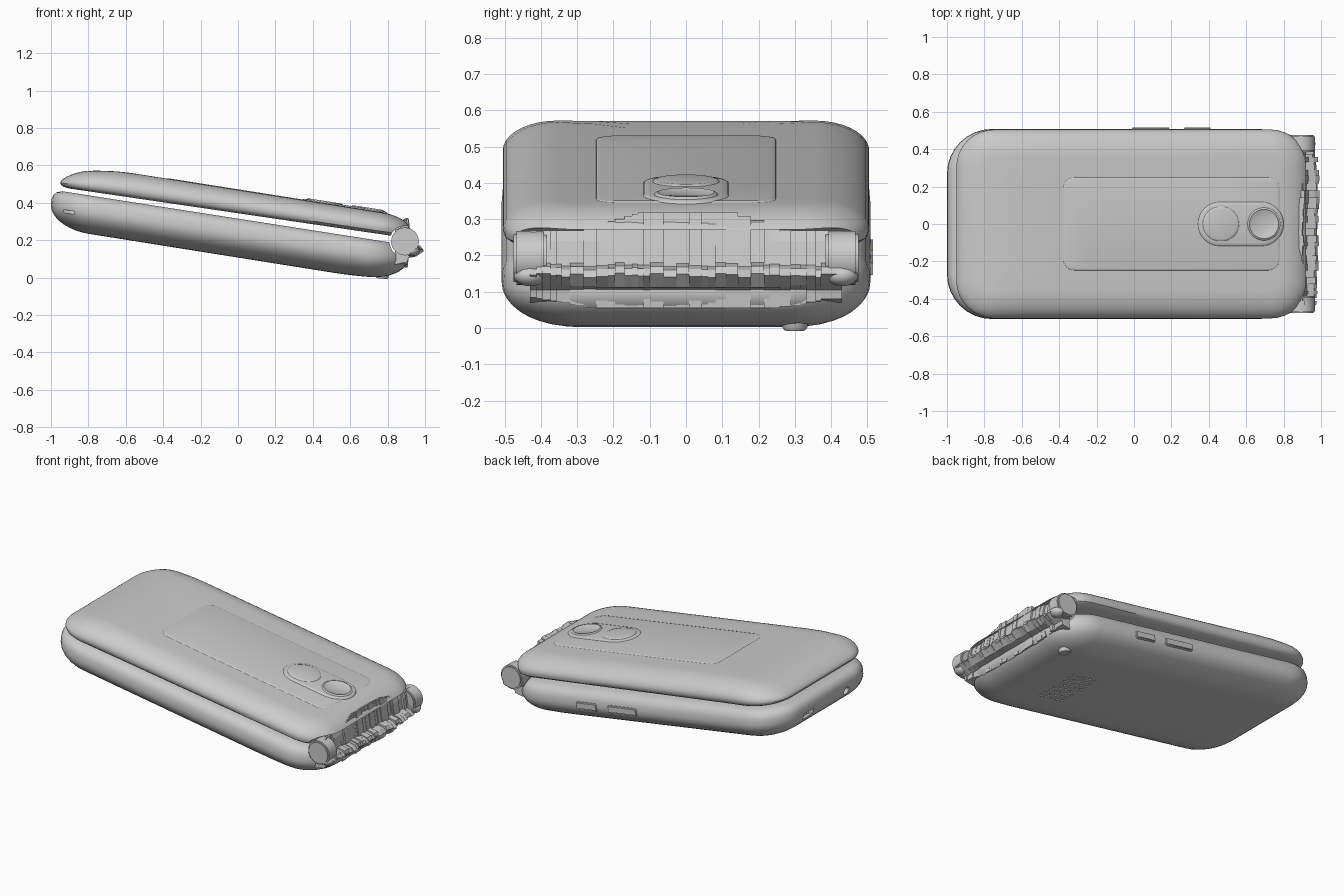
import bpy, bmesh, math, random
from mathutils import Matrix, Vector

if "Cube" in bpy.data.objects:
    bpy.data.objects.remove(bpy.data.objects["Cube"])

random.seed(4)
TILT = math.atan(0.157)
HINGE = (0.893, 0.193)


# Surface heights along x (the closed phone leans down towards the hinge)
def upper_lo(x): return 0.344 - 0.1466 * x
def upper_hi(x): return 0.469 - 0.158 * x - 0.4 * max(0, -0.55 - x) ** 2
def lower_lo(x): return 0.107 - 0.159 * x + 0.2 * max(0, x - 0.5) ** 2
def lower_hi(x): return 0.315 - 0.156 * x


def new_object(name, bm):
    bmesh.ops.recalc_face_normals(bm, faces=bm.faces)
    me = bpy.data.meshes.new(name)
    bm.to_mesh(me)
    bm.free()
    ob = bpy.data.objects.new(name, me)
    bpy.context.collection.objects.link(ob)
    return ob


def smooth(ob, deg=35):
    bpy.ops.object.select_all(action='DESELECT')
    ob.select_set(True)
    bpy.context.view_layer.objects.active = ob
    bpy.ops.object.shade_smooth_by_angle(angle=math.radians(deg))


def outline(x0, x1, y, r, inset, n=8, seg=14):
    """Rounded rectangle, inset evenly, with subdivided long edges."""
    x0, x1, y, r = x0 + inset, x1 - inset, y - inset, max(r - inset, 0.003)
    pts = []
    for cx, cy, a0 in ((x1 - r, y - r, 0), (x0 + r, y - r, 90),
                       (x0 + r, r - y, 180), (x1 - r, r - y, 270)):
        for i in range(n + 1):
            a = math.radians(a0 + 90 * i / n)
            pts.append((cx + r * math.cos(a), cy + r * math.sin(a)))
        if a0 in (0, 180):
            start, end = (x1 - r, x0 + r) if a0 == 0 else (x0 + r, x1 - r)
            for i in range(1, seg):
                pts.append((start + (end - start) * i / seg, pts[-1][1]))
    return pts


def shell(name, x0, x1, y, r, rings, lo, hi):
    """Stack of rounded outlines; each ring is (inset, height fraction)."""
    bm = bmesh.new()
    loops = []
    for inset, t in rings:
        loops.append([bm.verts.new((px, py, lo(px) + t * (hi(px) - lo(px))))
                      for px, py in outline(x0, x1, y, r, inset)])
    for a, b in zip(loops, loops[1:]):
        for i in range(len(a)):
            j = (i + 1) % len(a)
            bm.faces.new((a[i], a[j], b[j], b[i]))
    bm.faces.new(loops[0])
    bm.faces.new(loops[-1])
    return new_object(name, bm)


def dome(a, t0, n=9):
    return [(a * (1 - math.cos(u)), t0 + (1 - t0) * math.sin(u))
            for u in (math.pi / 2 * i / n for i in range(n + 1))]


def add_box(bm, loc, size):
    m = Matrix.Translation(loc) @ Matrix.Rotation(TILT, 4, 'Y') @ Matrix.Diagonal((*size, 1))
    bmesh.ops.create_cube(bm, size=1, matrix=m)


def add_cyl(bm, loc, r, depth, axis, seg=16):
    rot = {'X': Matrix.Rotation(math.pi / 2, 4, 'Y'),
           'Y': Matrix.Rotation(math.pi / 2, 4, 'X'), 'Z': Matrix.Identity(4)}[axis]
    bmesh.ops.create_cone(bm, cap_ends=True, segments=seg, radius1=r, radius2=r,
                          depth=depth, matrix=Matrix.Translation(loc) @ rot)


def cut(ob, bm):
    cutter = new_object("cutter", bm)
    cutter.hide_render = True
    mod = ob.modifiers.new("cut", 'BOOLEAN')
    mod.operation, mod.solver, mod.object = 'DIFFERENCE', 'EXACT', cutter
    bpy.context.view_layer.objects.active = ob
    bpy.ops.object.modifier_apply(modifier=mod.name)
    bpy.data.objects.remove(cutter)


# Upper shell (lid)
lid_rings = [(0.05, 0), (0.02, 0.05), (0.006, 0.14)] + dome(0.15, 0.3)
lid_rings += [(0.25, 1), (0.35, 1), (0.5, 1)]
lid = shell("upper_shell", -0.95, 0.93, 0.505, 0.2, lid_rings, upper_lo, upper_hi)
bm = bmesh.new()
add_cyl(bm, (HINGE[0], 0, HINGE[1]), 0.083, 1.4, 'Y', 48)
cut(lid, bm)
smooth(lid)

# Lower shell (base), domed downwards
base_rings = [(0.06, 0), (0.03, 0.05), (0.012, 0.14), (0.003, 0.25)] + dome(0.2, 0.42)
base_rings += [(0.28, 1), (0.36, 1), (0.5, 1)]
base = shell("lower_shell", -1.0, 0.91, 0.508, 0.24, base_rings, lower_hi, lower_lo)
# Hinge clearance, charging port, socket hole, strap notch and speaker holes
bm = bmesh.new()
add_cyl(bm, (HINGE[0], 0, HINGE[1]), 0.083, 1.4, 'Y', 48)
add_box(bm, (-1.0, 0.2, 0.365), (0.08, 0.1, 0.035))
add_cyl(bm, (-1.0, -0.18, 0.365), 0.025, 0.08, 'X')
add_box(bm, (-0.92, -0.47, 0.353), (0.09, 0.08, 0.016))
for i in range(5):
    for j in range(8):
        x, y = 0.37 + 0.04 * i, -0.2 + 0.042 * j
        add_cyl(bm, (x, y, lower_lo(x)), 0.009, 0.02, 'Z', 8)
cut(base, bm)
smooth(base)

# Thin raised details on the lid: panel, camera island, button and lens
PLATES = (("lid_panel", -0.38, 0.78, 0.25, 0.06, 0.003, 0.012),
          ("camera_island", 0.34, 0.80, 0.12, 0.119, 0.009, 0.02),
          ("call_button", 0.365, 0.565, 0.095, 0.094, 0.014, 0.015),
          ("camera_lens_ring", 0.605, 0.785, 0.09, 0.089, 0.015, 0.012))
for name, x0, x1, y, r, h, edge in PLATES:
    top = lambda x, h=h: upper_hi(x) + h
    low = lambda x: upper_hi(x) - 0.012
    rings = [(0, 0), (0, 0.6), (edge * 0.3, 0.88), (edge, 1)]
    if name == "camera_lens_ring":
        rings += [(edge + 0.006, 0.85)]
    smooth(shell(name, x0, x1, y, r, rings, low, top), 50)

# Camera cover on the underside
cover = shell("bottom_cap", -0.035, 0.035, 0.035, 0.034, [(0, 0), (0, 0.7), (0.006, 1)],
              lambda x: 0.02, lambda x: -0.008)
cover.location = (0.77, 0.3, lower_lo(0.77) + 0.003)
cover.rotation_euler = (0, TILT * 0.7, 0)
smooth(cover, 50)

# Side buttons on the back edge of the base
for name, x, length in (("side_button_1", 0.34, 0.15), ("side_button_2", 0.09, 0.21)):
    bm = bmesh.new()
    z = (lower_lo(x) + lower_hi(x)) / 2 + 0.015
    add_box(bm, (x, 0.503, z), (length, 0.024, 0.05))
    bmesh.ops.bevel(bm, geom=bm.edges[:], offset=0.008, segments=3, affect='EDGES')
    smooth(new_object(name, bm), 40)

# Hinge barrel end caps
for name, s in (("hinge_cap_front", -1), ("hinge_cap_back", 1)):
    bm = bmesh.new()
    add_cyl(bm, (HINGE[0], s * 0.43, HINGE[1]), 0.074, 0.09, 'Y', 48)
    rim = [e for e in bm.edges if abs(e.verts[0].co.y - e.verts[1].co.y) < 1e-4]
    bmesh.ops.bevel(bm, geom=rim, offset=0.008, segments=2, affect='EDGES')
    smooth(new_object(name, bm), 40)

# Rough hinge spine: faceted strips with a projecting lip
bm = bmesh.new()
stations = [-0.43]
while stations[-1] < 0.40:
    stations.append(stations[-1] + random.uniform(0.012, 0.04))
stations[-1] = 0.43
loops = []
for ya, yb in zip(stations, stations[1:]):
    m = abs(ya + yb) / 2
    rise = 0.318 if m < 0.13 else 0.318 - 0.05 * min(1, (m - 0.13) / 0.15)
    j = random.uniform(-0.008, 0.008)
    k = random.uniform(-0.006, 0.006)
    end = 0.015 * max(0, m - 0.25) / 0.18
    prof = [(0.84, rise - 0.03), (0.905 + j, rise), (0.915 + j, 0.24), (0.925 + j, 0.175 + k),
            (0.97 - end + k, 0.165 + k), (0.985 - end + j, 0.145 + k),
            (0.95 - end, 0.112 + end), (0.905 + j, 0.105),
            (0.9 + j, 0.055 + end * 2), (0.84, 0.07)]
    for y in (ya, yb):
        loops.append([bm.verts.new((x, y, z)) for x, z in prof])
for a, b in zip(loops, loops[1:]):
    for i in range(len(a)):
        q = (i + 1) % len(a)
        bm.faces.new((a[i], a[q], b[q], b[i]))
bm.faces.new(loops[0])
bm.faces.new(loops[-1])
new_object("hinge_spine", bm)

# Rounded lip ends beside the spine
for name, s in (("lip_end_front", -1), ("lip_end_back", 1)):
    bm = bmesh.new()
    bmesh.ops.create_uvsphere(bm, u_segments=20, v_segments=12, radius=1, matrix=Matrix.Translation(
        Vector((0.93, s * 0.43, 0.145))) @ Matrix.Diagonal((0.04, 0.045, 0.03, 1)))
    smooth(new_object(name, bm), 60)
